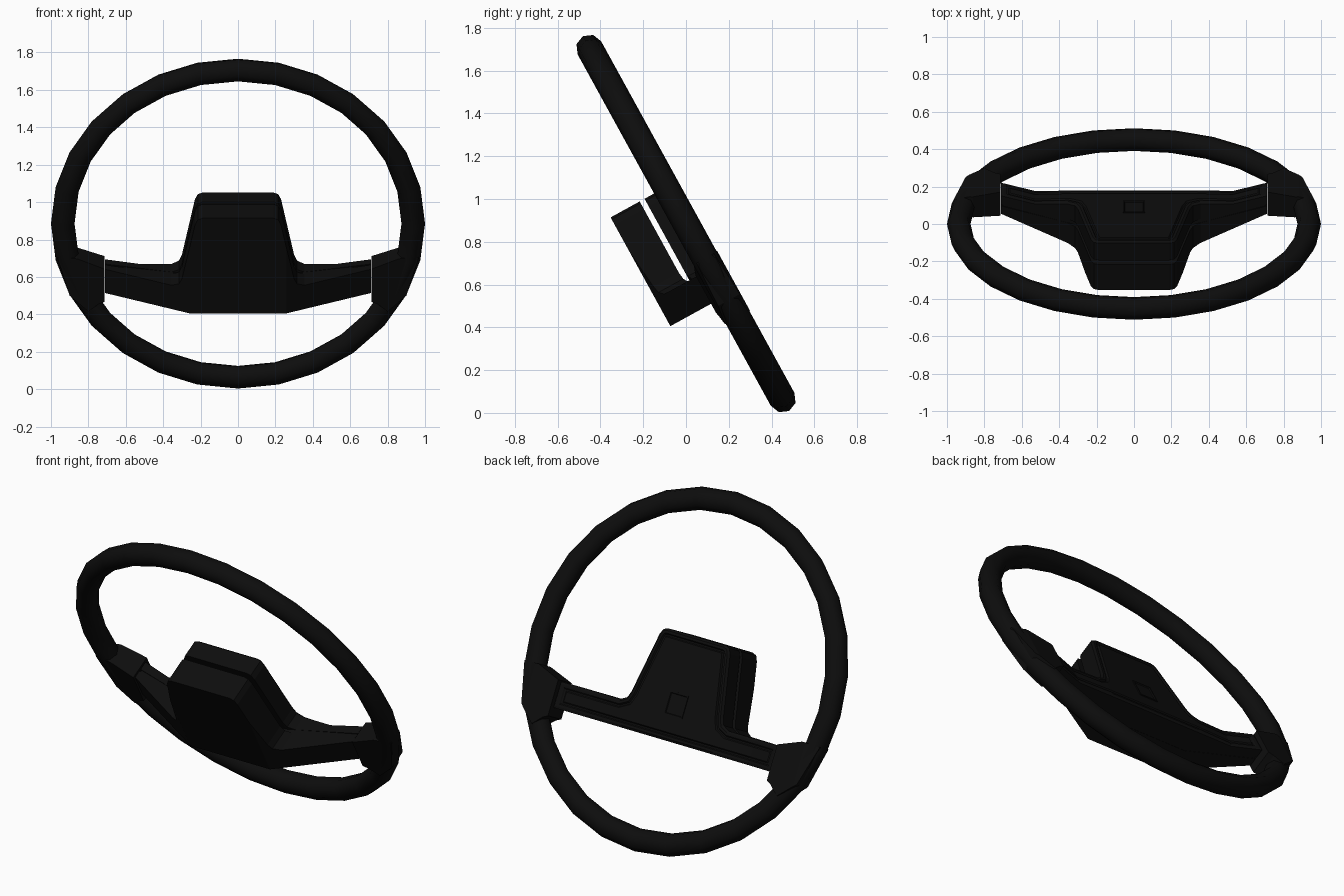
import bpy, bmesh, math
from mathutils import Matrix

if "Cube" in bpy.data.objects:
    bpy.data.objects.remove(bpy.data.objects["Cube"])

black = bpy.data.materials.new("black plastic")
black.diffuse_color = (0.004, 0.004, 0.004, 1)
black.use_nodes = True
black.node_tree.nodes["Principled BSDF"].inputs["Base Color"].default_value = black.diffuse_color

# wheel plane: local x = right, y = up along the wheel, z = toward the column
TILT = Matrix.Translation((0, 0, 0.885)) @ Matrix.Rotation(math.radians(118.8), 4, 'X')


def lerp(x, x0, x1, a, b):
    t = min(max((abs(x) - x0) / (x1 - x0), 0), 1)
    return a + (b - a) * t


def finish(bm, name):
    bmesh.ops.recalc_face_normals(bm, faces=bm.faces)
    bmesh.ops.transform(bm, matrix=TILT, verts=bm.verts)
    me = bpy.data.meshes.new(name)
    bm.to_mesh(me)
    bm.free()
    me.materials.append(black)
    ob = bpy.data.objects.new(name, me)
    bpy.context.collection.objects.link(ob)
    return ob


def prism(name, pts, n0, n1, insets=(), cuts=()):
    """Prism between depths n0(x) and n1(x); insets are (width, depth) steps in the driver face."""
    bm = bmesh.new()
    face = bm.faces.new([bm.verts.new((x, u, 0)) for x, u in pts])
    res = bmesh.ops.extrude_face_region(bm, geom=[face])
    bmesh.ops.translate(bm, vec=(0, 0, 1),
                        verts=[g for g in res['geom'] if isinstance(g, bmesh.types.BMVert)])
    bmesh.ops.recalc_face_normals(bm, faces=bm.faces)
    front = min(bm.faces, key=lambda f: f.calc_center_median().z)
    for width, depth in insets:
        bmesh.ops.inset_region(bm, faces=[front], thickness=width, use_even_offset=True)
        for v in front.verts:
            v.co.z += depth
    for c in cuts:
        for s in (-1, 1):
            bmesh.ops.bisect_plane(bm, geom=bm.verts[:] + bm.edges[:] + bm.faces[:],
                                   plane_co=(s * c, 0, 0), plane_no=(1, 0, 0))
    bmesh.ops.triangulate(bm, faces=[f for f in bm.faces if len(f.verts) > 4])
    for v in bm.verts:
        a, b = n0(v.co.x), n1(v.co.x)
        v.co.z = a + (b - a) * v.co.z
    return finish(bm, name)


def mirrored(half):
    return half + [(-x, u) for x, u in reversed(half)]


# rim: 28 segments, octagonal section
R, r, SEG, SIDES = 0.937, 0.063, 28, 8
bm = bmesh.new()
rings = []
for i in range(SEG):
    a = 2 * math.pi * i / SEG
    ring = []
    for j in range(SIDES):
        b = 2 * math.pi * j / SIDES
        d = R + r * math.cos(b)
        ring.append(bm.verts.new((d * math.cos(a), d * math.sin(a), r * math.sin(b))))
    rings.append(ring)
for i in range(SEG):
    p, q = rings[i], rings[(i + 1) % SEG]
    for j in range(SIDES):
        k = (j + 1) % SIDES
        bm.faces.new((p[j], q[j], q[k], p[k]))
rim = finish(bm, "rim")
bpy.context.view_layer.objects.active = rim
rim.select_set(True)
bpy.ops.object.shade_smooth_by_angle(angle=math.radians(50))

# hub outline with spoke arms, shared by pad and column cover
outline = mirrored([(0.19, 0.195), (0.215, 0.185), (0.23, 0.155), (0.30, -0.185),
                    (0.315, -0.22), (0.355, -0.24), (0.71, -0.24), (0.71, -0.385)])


def face_n(x): return lerp(x, 0.53, 0.71, 0.01, -0.04)
def mid_n(x): return lerp(x, 0.30, 0.71, 0.114, 0.012)
def gap_n(x): return lerp(x, 0.30, 0.71, 0.14, 0.022)
def back_n(x): return lerp(x, 0.26, 0.71, 0.295, 0.07)


# driver pad with rounded rim and a stepped groove, column cover behind it
prism("horn_pad", outline, face_n, mid_n,
      insets=[(0.012, -0.10), (0.014, 0.0), (0.006, 0.10), (0.008, 0.0), (0.006, -0.10)],
      cuts=(0.30, 0.53))
prism("column_cover", outline, gap_n, back_n, cuts=(0.26, 0.30))

# spoke core bridges the slit below the hub
core = mirrored([(0.30, -0.24), (0.705, -0.245), (0.705, -0.383)])
prism("spoke_core", core, lambda x: mid_n(x) - 0.005, lambda x: gap_n(x) + 0.005, cuts=(0.30,))

# small plain badge frame on the pad
badge = [(0.06, -0.12), (0.06, -0.25), (-0.06, -0.25), (-0.06, -0.12)]
prism("pad_badge", badge, lambda x: -0.006, lambda x: 0.03, insets=[(0.008, 0.0), (0.004, 0.2)])

# clamps joining the spokes to the rim
clamp = [(0.715, -0.234), (0.86, -0.182), (0.965, -0.185), (0.90, -0.41),
         (0.80, -0.50), (0.745, -0.45), (0.715, -0.435)]
for side, s in (("right", 1), ("left", -1)):
    prism("rim_clamp_" + side, [(s * x, u) for x, u in clamp],
          lambda x: lerp(x, 0.88, 0.97, -0.066, -0.045),
          lambda x: lerp(x, 0.715, 0.97, 0.078, 0.045), cuts=(0.88,))
